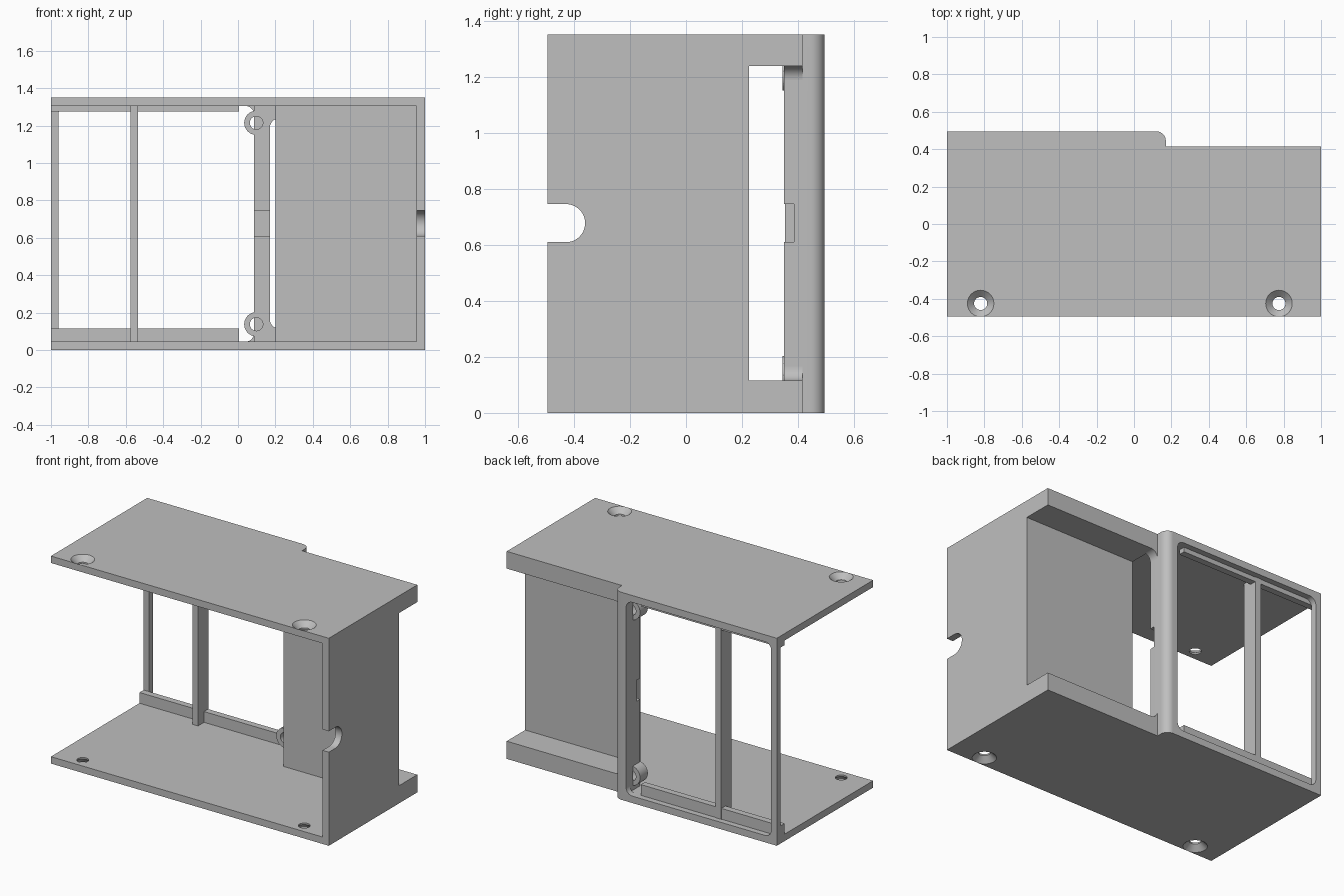
import bpy, bmesh
from math import cos, sin, pi

if "Cube" in bpy.data.objects:
    bpy.data.objects.remove(bpy.data.objects["Cube"])

grey = bpy.data.materials.new("plain_grey")
grey.use_nodes = True
grey.diffuse_color = (0.52, 0.52, 0.52, 1)
grey.node_tree.nodes["Principled BSDF"].inputs["Base Color"].default_value = (0.52, 0.52, 0.52, 1)
parts = []

W, D, H, T = 1.0, 0.495, 1.35, 0.045   # half width, half depth, height, plate thickness
STEP, COL_L, COL_R = 0.415, 0.085, 0.17
LO, HI = 0.115, 1.238                  # recess opening heights
MID = 0.677


def finish(name, bm, keep=True):
    bmesh.ops.recalc_face_normals(bm, faces=bm.faces)
    mesh = bpy.data.meshes.new(name)
    bm.to_mesh(mesh)
    bm.free()
    mesh.materials.append(grey)
    obj = bpy.data.objects.new(name, mesh)
    bpy.context.collection.objects.link(obj)
    if keep:
        parts.append(obj)
    else:
        obj.hide_render = True
    return obj


def loft(name, axis, rings, keep=True):
    """Join matching outlines [(points, height), ...] along an axis."""
    place = {"x": lambda u, v, w: (w, u, v),
             "y": lambda u, v, w: (u, w, v),
             "z": lambda u, v, w: (u, v, w)}[axis]
    bm = bmesh.new()
    loops = [[bm.verts.new(place(u, v, w)) for u, v in pts] for pts, w in rings]
    for low, high in zip(loops, loops[1:]):
        for i in range(len(low)):
            bm.faces.new((low[i - 1], low[i], high[i], high[i - 1]))
    bm.faces.new(loops[0])
    bm.faces.new(loops[-1])
    return finish(name, bm, keep)


def prism(name, axis, pts, a, b, keep=True):
    return loft(name, axis, [(pts, a), (pts, b)], keep)


def box(name, x, y, z, keep=True):
    return prism(name, "z", [(x[0], y[0]), (x[1], y[0]), (x[1], y[1]), (x[0], y[1])], *z, keep)


def arc(cx, cy, r, start, end, n=12):
    return [(cx + r * cos(start + (end - start) * i / n),
             cy + r * sin(start + (end - start) * i / n)) for i in range(n + 1)]


def circle(cx, cy, r, n=32):
    return arc(cx, cy, r, 0, 2 * pi, n)[:-1]


def cut(obj, cutter):
    mod = obj.modifiers.new("cut", "BOOLEAN")
    mod.object, mod.operation, mod.solver = cutter, "DIFFERENCE", "EXACT"
    bpy.context.view_layer.objects.active = obj
    bpy.ops.object.modifier_apply(modifier=mod.name)
    bpy.data.objects.remove(cutter)


def fillet(name, x, z, sx, sz, r, y):
    """Concave corner filler in the xz plane."""
    pts = [(x, z)] + [(x + sx * (r - r * cos(t * pi / 20)), z + sz * (r - r * sin(t * pi / 20)))
                      for t in range(11)]
    prism(name, "y", pts, *y)


# Top and bottom plates with a stepped rear edge and countersunk holes
r = 0.05
outline = [(-W, -D), (W, -D), (W, STEP), (COL_R, STEP)] \
    + arc(COL_R - r, D - r, r, 0, pi / 2) + [(-W, D)]
for name, inner, outer, s in (("bottom_plate", T, 0, -1), ("top_plate", H - T, H, 1)):
    plate = prism(name, "z", outline, min(inner, outer), max(inner, outer))
    for x in (-0.82, 0.775):
        small, big = circle(x, -0.425, 0.035), circle(x, -0.425, 0.073)
        cut(plate, loft("hole_cutter", "z", [(small, inner - s * 0.02), (small, outer - s * 0.035),
                                             (big, outer + s * 0.002)], False))

# Side wall with a round-ended cable notch
h = 0.068
wall = [(-D, T), (0.225, T), (0.225, H - T), (-D, H - T), (-D, MID + h)] \
    + arc(-0.36 - h, MID, h, pi / 2, -pi / 2, 24) + [(-D, MID - h)]
prism("side_wall", "x", wall, W - T, W)

# Recessed rear panel and the flanges above and below it
box("rear_panel", (0.2, W - T), (0.18, 0.225), (T, H - T))
for side, z in (("lower", (T, LO)), ("upper", (HI, H - T))):
    box(side + "_flange", (0.2, W), (0.225, STEP), z)
    box(side + "_flange_neck", (COL_R, 0.2), (0.35, STEP), z)
fillet("lower_neck_fillet", COL_R, LO, 1, 1, 0.05, (0.35, STEP))
fillet("upper_neck_fillet", COL_R, HI, 1, -1, 0.05, (0.35, STEP))

# Upright column with rounded rear corner, shallow notch and screw bosses
column = prism("column", "z", [(COL_L, 0.35), (COL_R, 0.35)]
               + arc(COL_R - r, D - r, r, 0, pi / 2) + [(COL_L, D)], T, H - T)
cut(column, box("notch_cutter", (0, 0.3), (0.3, 0.385), (MID - h, MID + h), False))
for name, z in (("lower_boss", 0.138), ("upper_boss", 1.215)):
    boss = prism(name, "y", circle(0.098, z, 0.065), 0.345, 0.425)
    cut(boss, prism("bore_cutter", "y", circle(0.098, z, 0.035), 0.3, 0.5, False))
    cut(column, prism("bore_cutter", "y", circle(0.098, z, 0.035), 0.3, 0.425, False))

# Rear window frame: ledges, end post, mullion and rounded corners
box("lower_ledge", (-W, 0.005), (STEP, 0.457), (T, LO))
box("upper_ledge", (-W, 0.005), (STEP, 0.457), (1.275, H - T))
box("end_post", (-W, -0.96), (0.457, D), (T, H - T))
box("mullion", (-0.575, -0.535), (0.353, 0.46), (T, H - T))
for side, x, sx in (("left", COL_L, -1), ("right", -0.96, 1)):
    fillet("lower_" + side + "_corner", x, T, sx, 1, 0.045, (0.457, D))
    fillet("upper_" + side + "_corner", x, H - T, sx, -1, 0.045, (0.457, D))

# Smooth the round surfaces, keep the edges crisp
bpy.ops.object.select_all(action="DESELECT")
for obj in parts:
    obj.select_set(True)
bpy.context.view_layer.objects.active = parts[0]
bpy.ops.object.shade_smooth_by_angle(angle=pi / 6)
